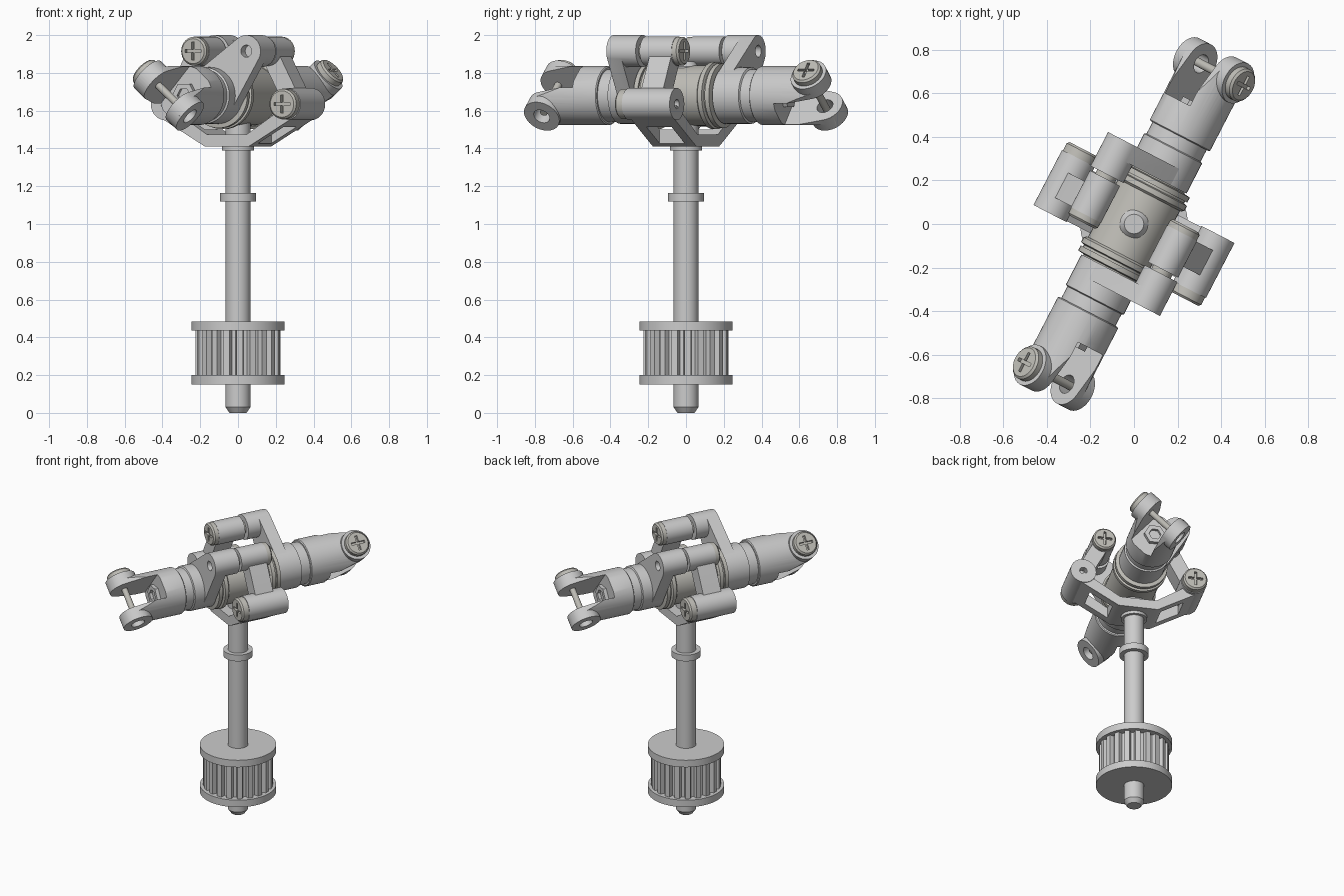
import bpy, bmesh, math
from mathutils import Matrix, Vector
from mathutils.geometry import convex_hull_2d

if "Cube" in bpy.data.objects:
    bpy.data.objects.remove(bpy.data.objects["Cube"])

H = 1.68                        # height of the blade-arm axis
TURN = math.radians(-27.4)      # arm axis (local y) turned about the shaft
WARM = bpy.data.materials.new("warm_grey")
WARM.diffuse_color = (0.52, 0.51, 0.47, 1)
WARM.use_nodes = True
WARM.node_tree.nodes["Principled BSDF"].inputs["Base Color"].default_value = WARM.diffuse_color
UZ = Matrix.Rotation(math.pi / 2, 4, 'X')   # draw in x-z, extrude towards -y


def make(name, bm, warm=False):
    bmesh.ops.remove_doubles(bm, verts=bm.verts, dist=1e-5)
    bmesh.ops.recalc_face_normals(bm, faces=bm.faces)
    me = bpy.data.meshes.new(name)
    bm.to_mesh(me)
    bm.free()
    ob = bpy.data.objects.new(name, me)
    bpy.context.collection.objects.link(ob)
    if warm:
        me.materials.append(WARM)
    return ob


def lathe(name, prof, origin=(0, 0, 0), axis=(0, 0, 1), warm=False, n=40):
    """Turned part: prof is (radius, distance along axis), capped at both ends."""
    M = Matrix.Translation(origin) @ Vector(axis).to_track_quat('Z', 'Y').to_matrix().to_4x4()
    bm = bmesh.new()
    rings = []
    for r, t in prof:
        rings.append([bm.verts.new(M @ Vector((r * math.cos(a), r * math.sin(a), t)))
                      for a in (math.tau * i / n for i in range(n))])
    for a, b in zip(rings, rings[1:]):
        for i in range(n):
            j = (i + 1) % n
            bm.faces.new((a[i], a[j], b[j], b[i]))
    bm.faces.new(rings[0])
    bm.faces.new(rings[-1])
    return make(name, bm, warm)


def rod(name, r, a, b, warm=False):
    a, b = Vector(a), Vector(b)
    return lathe(name, [(r, 0), (r, (b - a).length)], a, b - a, warm)


def prism(name, pts, M, t0, t1, warm=False):
    bm = bmesh.new()
    lo = [bm.verts.new(M @ Vector((x, y, t0))) for x, y in pts]
    hi = [bm.verts.new(M @ Vector((x, y, t1))) for x, y in pts]
    bm.faces.new(lo)
    bm.faces.new(hi)
    for i in range(len(pts)):
        j = (i + 1) % len(pts)
        bm.faces.new((lo[i], lo[j], hi[j], hi[i]))
    return make(name, bm, warm)


def boolean(ob, cutter, op='DIFFERENCE'):
    m = ob.modifiers.new("cut", 'BOOLEAN')
    m.operation, m.object, m.solver = op, cutter, 'EXACT'
    bpy.context.view_layer.objects.active = ob
    bpy.ops.object.modifier_apply(modifier=m.name)
    bpy.data.objects.remove(cutter)
    return ob


def hull(*circles):
    pts = [Vector((x + r * math.cos(a), y + r * math.sin(a))) for x, y, r in circles
           for a in (math.tau * i / 40 for i in range(40))]
    return [pts[i] for i in convex_hull_2d(pts)]


def rect(x0, x1, y0, y1):
    return [(x0, y0), (x1, y0), (x1, y1), (x0, y1)]


def screw_head(name, origin, axis, r=0.078, h=0.045):
    """Cross-head screw, standing outward from origin along axis."""
    ob = lathe(name, [(r, 0), (r, h - 0.01), (r - 0.01, h)], origin, axis, True)
    M = Matrix.Translation(origin) @ Vector(axis).to_track_quat('Z', 'Y').to_matrix().to_4x4()
    a, w = 0.048, 0.008
    cross = [(a, -w), (a, w), (w, w), (w, a), (-w, a), (-w, w),
             (-a, w), (-a, -w), (-w, -w), (-w, -a), (w, -a), (w, -w)]
    return boolean(ob, prism("cutter", cross, M, h - 0.02, h + 0.02))


# Drive shaft, collar and sleeve foot
lathe("shaft", [(0.045, 0), (0.066, 0.03), (0.066, 1.835), (0.045, 1.86)])
lathe("shaft_collar", [(0.095, 1.12), (0.095, 1.165)])
lathe("yoke_foot", [(0.085, 1.39), (0.085, 1.43)])

# Toothed pulley
N = 20
teeth = []
for i in range(N):
    for f, r in ((0, 0.198), (0.3, 0.198), (0.42, 0.226), (0.88, 0.226)):
        a = math.tau * (i + f) / N
        teeth.append((r * math.cos(a), r * math.sin(a)))
prism("pulley_teeth", teeth, Matrix(), 0.19, 0.445)
for label, z in (("lower", 0.15), ("upper", 0.435)):
    lathe(label + "_pulley_flange", [(0.247, z), (0.247, z + 0.05)], n=64)

# Hub
rod("hub", 0.16, (0, -0.16, H), (0, 0.16, H), True)

# Pitch yoke with a window in each sloping arm
right = [(0.13, 1.41), (0.40, 1.565), (0.36, 1.63), (0.12, 1.475)]
yoke = prism("pitch_yoke", right + [(-x, z) for x, z in reversed(right)], UZ, -0.13, 0.13)
for s in (-1, 1):
    boolean(yoke, prism("cutter", rect(*sorted((s * 0.16, s * 0.31)), -0.075, 0.075),
                        Matrix(), 1.3, 1.8))

# One half of the rotor head, copied round the shaft afterwards
half = []
add = half.append
AX, AZ = -0.365, 1.635          # link to yoke joint
BX, BZ = -0.215, 1.915          # link to grip joint
Y = Vector((0, 1, 0))

# Hub flange, bearing and stepped blade grip
add(lathe("hub_flange", [(0.165, 0.15), (0.178, 0.16), (0.178, 0.185), (0.16, 0.19),
                         (0.16, 0.2), (0.172, 0.2), (0.172, 0.225), (0.14, 0.23),
                         (0.14, 0.26)], (0, 0, H), Y, True))
add(lathe("grip_sleeve", [(0.15, 0.235), (0.15, 0.39), (0.14, 0.395), (0.14, 0.47)],
          (0, 0, H), Y))

# Blade fork, twisted about the arm axis
th = math.radians(41)
b = Vector((math.cos(th), 0, math.sin(th)))
F = Matrix((Y, b.cross(Y), b)).transposed().to_4x4()
F.translation = (0, 0, H)
FV, FR = 0.795, 0.1
fork = lathe("blade_fork", [(0.15, 0.455), (0.156, 0.46), (0.156, 0.92)], (0, 0, H), Y, n=56)
outline = [(0.4, -0.2), (0.56, -0.158)] + [
    (FV + FR * math.cos(a), FR * math.sin(a))
    for a in (math.radians(-75 + 10 * i) for i in range(16))] + [(0.56, 0.158), (0.4, 0.2)]
boolean(fork, prism("cutter", outline, F, -0.3, 0.3), 'INTERSECT')
bolt = Vector((0, FV, H))
for s in (-1, 1):
    boolean(fork, rod("cutter", FR, bolt + s * b * 0.088, bolt + s * b * 0.168), 'UNION')
boolean(fork, prism("cutter", rect(0.60, 1.1, -0.3, 0.3), F, -0.085, 0.085))
boolean(fork, rod("cutter", 0.045, bolt - b * 0.05, bolt - b * 0.3))
add(fork)
add(rod("fork_bolt", 0.02, bolt + b * 0.17, bolt - b * 0.14, True))
add(screw_head("fork_screw", bolt + b * 0.166, b, 0.08, 0.04))
add(lathe("spindle_nut", [(0.07, 0.59), (0.07, 0.625), (0.04, 0.625), (0.04, 0.605)],
          (0, 0, H), Y, n=6))

# Grip arm rising to the upper joint
arm = prism("grip_arm", hull((0, H, 0.148), (BX, BZ, 0.085)), UZ, -0.32, -0.235)
boolean(arm, rod("cutter", 0.085, (BX, 0.145, BZ), (BX, 0.28, BZ)), 'UNION')
boolean(arm, rod("cutter", 0.032, (BX, 0.27, BZ), (BX, 0.4, BZ)))
add(arm)

# Link between grip arm and yoke
add(rod("link_upper_boss", 0.078, (BX, -0.065, BZ), (BX, 0.125, BZ)))
add(rod("link_upper_pin", 0.05, (BX, -0.06, BZ), (BX, 0.2, BZ), True))
add(screw_head("link_upper_screw", (BX, -0.062, BZ), -Y, 0.076, 0.04))
add(prism("link_bar", hull((AX, AZ, 0.05), (BX, BZ, 0.05)), UZ, -0.07, 0.06))

# Yoke end boss with its screw
boss = rod("yoke_boss", 0.085, (AX, -0.135, AZ), (AX, 0.15, AZ))
add(boolean(boss, rod("cutter", 0.025, (AX, -0.2, AZ), (AX, -0.09, AZ))))
add(screw_head("yoke_screw", (AX, 0.148, AZ), Y, 0.08, 0.05))

# Opposite half by half a turn
for ob in half:
    twin = ob.copy()
    twin.data = ob.data.copy()
    twin.data.transform(Matrix.Rotation(math.pi, 4, 'Z'))
    bpy.context.collection.objects.link(twin)
    twin.name = "front_" + ob.name
    ob.name = "rear_" + ob.name

# Turn the whole head into place and shade
for ob in bpy.context.collection.objects:
    ob.data.transform(Matrix.Rotation(TURN, 4, 'Z'))
    ob.select_set(True)
    bpy.context.view_layer.objects.active = ob
bpy.ops.object.shade_smooth_by_angle(angle=math.radians(30))
